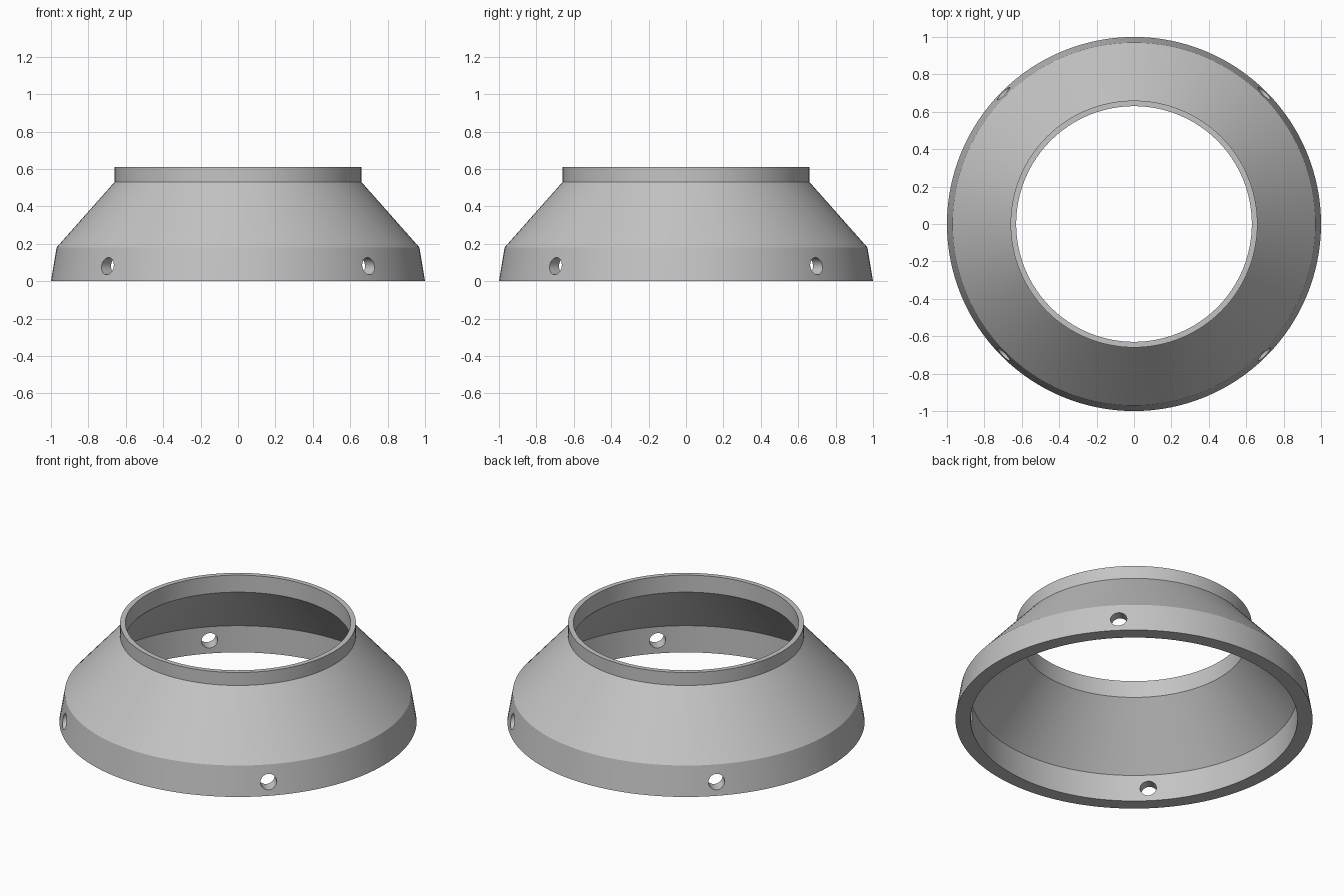
import bpy, bmesh, math
from mathutils import Matrix

cube = bpy.data.objects.get("Cube")
if cube:
    bpy.data.objects.remove(cube, do_unlink=True)

SIDES = 128

grey = bpy.data.materials.new("plain grey")
grey.use_nodes = True
colour = (0.55, 0.55, 0.55, 1)
grey.diffuse_color = colour
grey.node_tree.nodes["Principled BSDF"].inputs["Base Color"].default_value = colour


def add_object(name, bm):
    bmesh.ops.recalc_face_normals(bm, faces=bm.faces)
    mesh = bpy.data.meshes.new(name)
    bm.to_mesh(mesh)
    bm.free()
    obj = bpy.data.objects.new(name, mesh)
    bpy.context.collection.objects.link(obj)
    return obj


# Adapter ring: closed wall section (radius, height) revolved around z
section = [(1, 0), (0.97, 0.18), (0.66, 0.53), (0.66, 0.61),
           (0.63, 0.61), (0.63, 0.505), (0.915, 0.165), (0.915, 0)]
bm = bmesh.new()
rings = []
for i in range(SIDES):
    a = math.tau * i / SIDES
    rings.append([bm.verts.new((r * math.cos(a), r * math.sin(a), z)) for r, z in section])
for i, ring in enumerate(rings):
    following = rings[(i + 1) % SIDES]
    for j in range(len(section)):
        k = (j + 1) % len(section)
        bm.faces.new((ring[j], following[j], following[k], ring[k]))
body = add_object("adapter_ring", bm)
body.data.materials.append(grey)

# Four radial screw holes on the diagonals of the skirt
bm = bmesh.new()
for i in range(4):
    place = (Matrix.Rotation(math.radians(45 + 90 * i), 4, 'Z')
             @ Matrix.Translation((0.95, 0, 0.08))
             @ Matrix.Rotation(math.pi / 2, 4, 'Y'))
    bmesh.ops.create_cone(bm, cap_ends=True, segments=32, radius1=0.046,
                          radius2=0.046, depth=0.3, matrix=place)
cutter = add_object("screw_hole_cutter", bm)
cutter.data.materials.append(grey)
cutter.hide_render = True

holes = body.modifiers.new("screw_holes", 'BOOLEAN')
holes.operation = 'DIFFERENCE'
holes.solver = 'EXACT'
holes.object = cutter

bpy.ops.object.select_all(action='DESELECT')
bpy.context.view_layer.objects.active = body
body.select_set(True)
bpy.ops.object.modifier_apply(modifier=holes.name)
bpy.data.objects.remove(cutter, do_unlink=True)

# Smooth round surfaces with crisp profile edges
bpy.ops.object.shade_smooth_by_angle(angle=math.radians(25))
